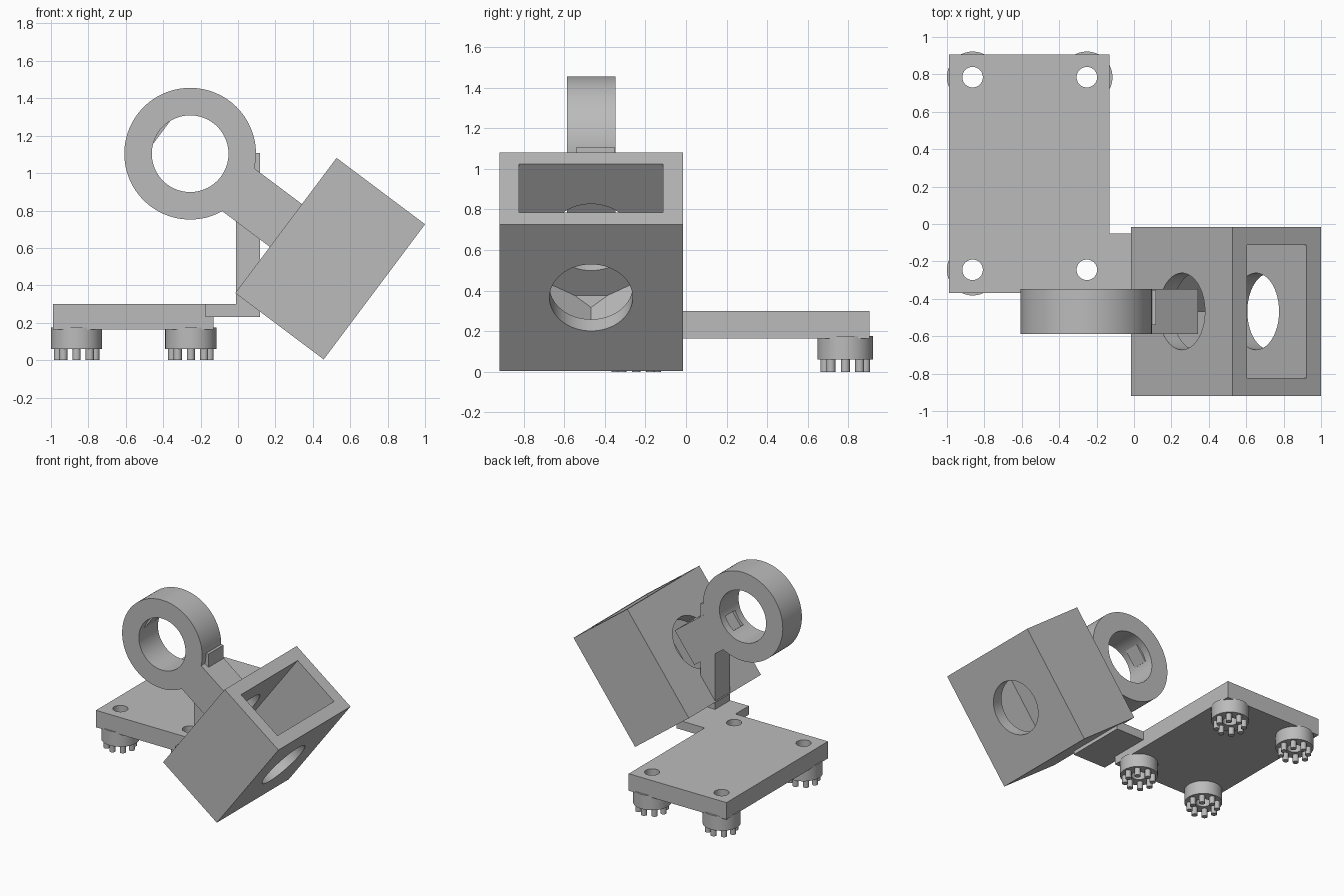
import bpy
import bmesh
from math import pi, sin, cos, radians
from mathutils import Matrix, Vector

cube = bpy.data.objects.get("Cube")
if cube:
    bpy.data.objects.remove(cube, do_unlink=True)

grey = bpy.data.materials.new("plain grey")
grey.use_nodes = True
grey.diffuse_color = (0.5, 0.5, 0.5, 1)
grey.node_tree.nodes["Principled BSDF"].inputs["Base Color"].default_value = (0.5, 0.5, 0.5, 1)


def finish(name, bm, matrix=Matrix()):
    bmesh.ops.recalc_face_normals(bm, faces=bm.faces)
    mesh = bpy.data.meshes.new(name)
    bm.to_mesh(mesh)
    bm.free()
    mesh.transform(matrix)
    mesh.materials.append(grey)
    obj = bpy.data.objects.new(name, mesh)
    bpy.context.collection.objects.link(obj)
    return obj


def prism(name, outline, depth, matrix=Matrix()):
    """Extrude a flat outline along local z."""
    bm = bmesh.new()
    face = bm.faces.new([bm.verts.new((x, y, 0)) for x, y in outline])
    top = bmesh.ops.extrude_face_region(bm, geom=[face])["geom"]
    verts = [v for v in top if isinstance(v, bmesh.types.BMVert)]
    bmesh.ops.translate(bm, verts=verts, vec=(0, 0, depth))
    return finish(name, bm, matrix)


def block(name, low, high, matrix=Matrix()):
    (x0, y0, z0), (x1, y1, z1) = low, high
    outline = [(x0, y0), (x1, y0), (x1, y1), (x0, y1)]
    return prism(name, outline, z1 - z0, matrix @ Matrix.Translation((0, 0, z0)))


def cylinder(name, radius, depth, matrix, sides=64):
    """Cylinder centred on the matrix origin, along local z."""
    bm = bmesh.new()
    bmesh.ops.create_cone(bm, cap_ends=True, segments=sides, radius1=radius,
                          radius2=radius, depth=depth)
    return finish(name, bm, matrix)


def boolean(obj, tool, operation):
    mod = obj.modifiers.new(operation.lower(), 'BOOLEAN')
    mod.operation = operation
    mod.solver = 'EXACT'
    mod.object = tool
    bpy.context.view_layer.objects.active = obj
    bpy.ops.object.modifier_apply(modifier=mod.name)
    bpy.data.objects.remove(tool, do_unlink=True)


# Tilted frame of the holder: x runs along the arm, z towards the open end
tilt = Matrix.Translation((0.4925, -0.4675, 0.5425)) @ Matrix.Rotation(radians(36.87), 4, 'Y')
along_x = Matrix.Rotation(pi / 2, 4, 'Y')
along_y = Matrix.Rotation(pi / 2, 4, 'X')
half_depth, half_width, half_height = 0.2955, 0.4525, 0.4515

# Box holder with a V-floored pocket and a round hole through both walls
holder = block("box_holder", (-half_depth, -half_width, -half_height),
               (half_depth, half_width, half_height), tilt)
pocket_outline = [(0, -0.405), (0.355, -0.2), (0.355, 0.6), (-0.355, 0.6), (-0.355, -0.2)]
yz_to_xy = Matrix(((0, 0, 1, -0.2), (1, 0, 0, 0), (0, 1, 0, 0), (0, 0, 0, 1)))
boolean(holder, prism("pocket_cutter", pocket_outline, 0.4, tilt @ yz_to_xy), 'DIFFERENCE')
boolean(holder, cylinder("hole_cutter", 0.205, 1, tilt @ along_x), 'DIFFERENCE')

# Ring with its arm
ring_x = -half_depth - 0.64
ring_frame = tilt @ Matrix.Translation((ring_x, 0, 0))
ring = cylinder("ring_and_arm", 0.352, 0.24, ring_frame @ along_y, 96)
boolean(ring, block("arm", (0, -0.12, -0.143), (0.64, 0.12, 0.143), ring_frame), 'UNION')
boolean(ring, cylinder("bore_cutter", 0.205, 0.6, ring_frame @ along_y, 96), 'DIFFERENCE')
boolean(ring, block("recess_cutter", (0.15, -0.06, -0.06), (0.225, 0.06, 0.06), ring_frame),
        'DIFFERENCE')
block("ring_pad", (-0.21, -0.06, -0.07), (-0.19, 0.06, 0.07), ring_frame)

# Upright post and the tab joining it to the base
block("post", (-0.01, -0.54, 0.23), (0.118, -0.352, 1.108))
block("base_tab", (-0.175, -0.54, 0.23), (0.118, -0.05, 0.299))

# Base plate with four screw holes, each over a studded foot
base = block("base_plate", (-0.99, -0.37, 0.165), (-0.13, 0.905, 0.3))
feet = []
for x in (-0.863, -0.252):
    for y in (-0.245, 0.785):
        spot = Matrix.Translation((x, y, 0))
        boolean(base, cylinder("screw_cutter", 0.055, 1, spot, 32), 'DIFFERENCE')
        foot = cylinder("foot", 0.137, 0.115, spot @ Matrix.Translation((0, 0, 0.1175)))
        boolean(foot, cylinder("foot_cutter", 0.055, 1, spot, 32), 'DIFFERENCE')
        feet.append(foot)
        for i in range(8):
            a = 2 * pi * i / 8
            offset = Vector((0.1 * cos(a), 0.1 * sin(a), 0.0325))
            feet.append(cylinder("foot_stud", 0.022, 0.065,
                                 spot @ Matrix.Translation(offset), 16))

# Smooth the round walls, keep the edges sharp
bpy.ops.object.select_all(action='DESELECT')
for obj in [holder, ring, base] + feet:
    obj.select_set(True)
bpy.context.view_layer.objects.active = holder
bpy.ops.object.shade_smooth_by_angle(angle=radians(30))
